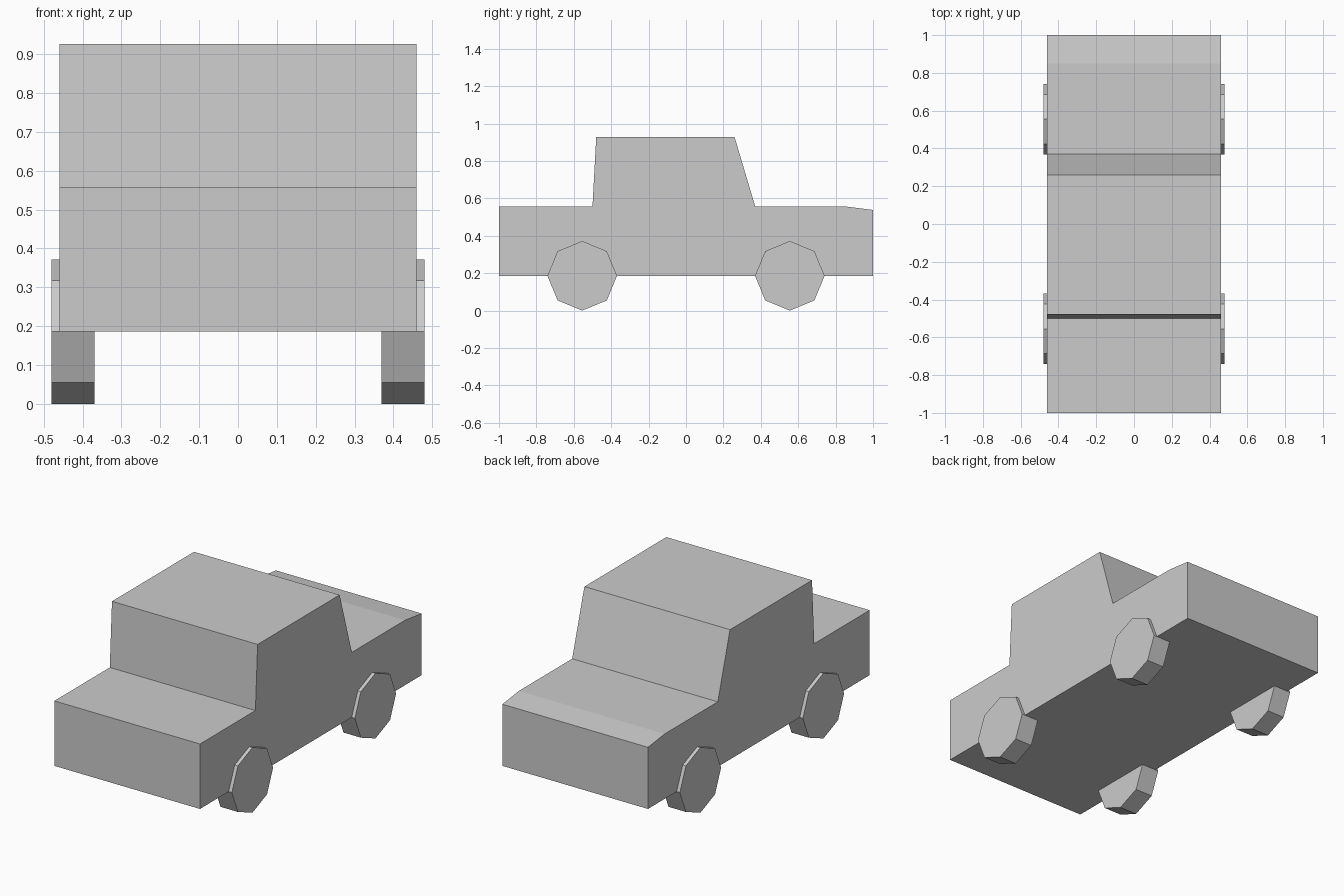
import bpy, bmesh, math

if "Cube" in bpy.data.objects:
    bpy.data.objects.remove(bpy.data.objects["Cube"])

R = 0.186           # wheel radius, also the axle and chassis height
HALF_WIDTH = 0.46


def extrude_profile(name, points, x0, x1):
    """Make a closed solid from a (y, z) side profile swept from x0 to x1."""
    bm = bmesh.new()
    face = bm.faces.new([bm.verts.new((x0, y, z)) for y, z in points])
    swept = bmesh.ops.extrude_face_region(bm, geom=[face], use_keep_orig=True)
    verts = [g for g in swept["geom"] if isinstance(g, bmesh.types.BMVert)]
    bmesh.ops.translate(bm, vec=(x1 - x0, 0, 0), verts=verts)
    bmesh.ops.recalc_face_normals(bm, faces=bm.faces)
    mesh = bpy.data.meshes.new(name)
    bm.to_mesh(mesh)
    bm.free()
    obj = bpy.data.objects.new(name, mesh)
    bpy.context.collection.objects.link(obj)
    return obj


# Body with cabin, as one side silhouette
silhouette = [
    (-1.0, R), (-1.0, 0.557), (-0.5, 0.557), (-0.48, 0.927),
    (0.26, 0.927), (0.37, 0.557), (0.85, 0.557), (1.0, 0.538), (1.0, R),
]
extrude_profile("car_body", silhouette, -HALF_WIDTH, HALF_WIDTH)

# Four eight-sided wheels
for end, y in (("front", -0.555), ("rear", 0.555)):
    octagon = [(y + R * math.cos(i * math.pi / 4), R + R * math.sin(i * math.pi / 4))
               for i in range(8)]
    for side, s in (("left", -1), ("right", 1)):
        extrude_profile(f"{end}_{side}_wheel", octagon, s * 0.37, s * 0.48)
